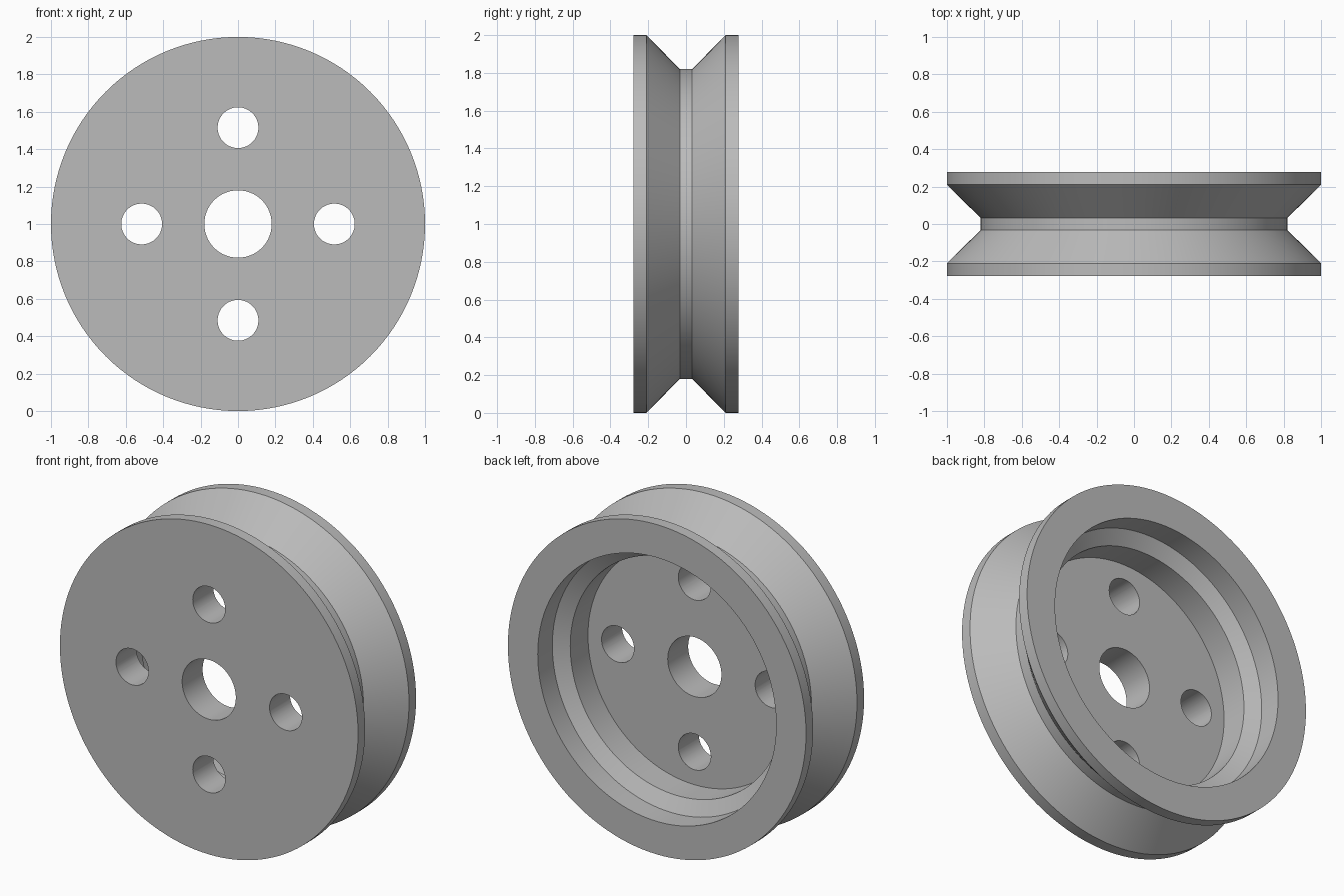
import bpy
import bmesh
from math import cos, sin, pi, radians
from mathutils import Matrix

cube = bpy.data.objects.get("Cube")
if cube:
    bpy.data.objects.remove(cube)

SEGMENTS = 128
HALF = 0.278          # half the wheel width
BACK = HALF           # the recess opens to the back (+y)

grey = bpy.data.materials.new("plain grey")
grey.use_nodes = True
colour = (0.5, 0.5, 0.5, 1)
grey.diffuse_color = colour
grey.node_tree.nodes["Principled BSDF"].inputs["Base Color"].default_value = colour


def make_object(name, bm):
    bmesh.ops.recalc_face_normals(bm, faces=bm.faces)
    mesh = bpy.data.meshes.new(name)
    bm.to_mesh(mesh)
    bm.free()
    mesh.materials.append(grey)
    obj = bpy.data.objects.new(name, mesh)
    bpy.context.collection.objects.link(obj)
    return obj


def lathe(name, profile):
    """Turn a closed (radius, y) profile about the wheel's axle."""
    bm = bmesh.new()
    rings = []
    for i in range(SEGMENTS):
        a = 2 * pi * i / SEGMENTS
        rings.append([bm.verts.new((r * cos(a), y, 1 + r * sin(a))) for r, y in profile])
    n = len(profile)
    for i, ring in enumerate(rings):
        after = rings[(i + 1) % SEGMENTS]
        for j in range(n):
            k = (j + 1) % n
            bm.faces.new((ring[j], ring[k], after[k], after[j]))
    return make_object(name, bm)


# Wheel: flat front, V groove around the rim, stepped recess in the back
wheel = lathe("grooved_wheel", [
    (0.18, -HALF), (1, -HALF), (1, -0.21), (0.82, -0.032),
    (0.82, 0.032), (1, 0.21), (1, HALF),
    (0.80, BACK), (0.80, BACK - 0.14), (0.715, BACK - 0.19),
    (0.715, BACK - 0.36), (0.18, BACK - 0.36),
])

# Four round holes through the web
bm = bmesh.new()
for i in range(4):
    a = i * pi / 2
    place = Matrix.Translation((0.515 * cos(a), 0, 1 + 0.515 * sin(a)))
    bmesh.ops.create_cone(bm, cap_ends=True, segments=64, radius1=0.109, radius2=0.109,
                          depth=1, matrix=place @ Matrix.Rotation(pi / 2, 4, "X"))
cutter = make_object("hole_cutter", bm)
cutter.hide_render = True

cut = wheel.modifiers.new("holes", "BOOLEAN")
cut.operation = "DIFFERENCE"
cut.solver = "EXACT"
cut.object = cutter

bpy.ops.object.select_all(action="DESELECT")
bpy.context.view_layer.objects.active = wheel
wheel.select_set(True)
bpy.ops.object.modifier_apply(modifier=cut.name)
bpy.data.objects.remove(cutter)
bpy.ops.object.shade_smooth_by_angle(angle=radians(20))
